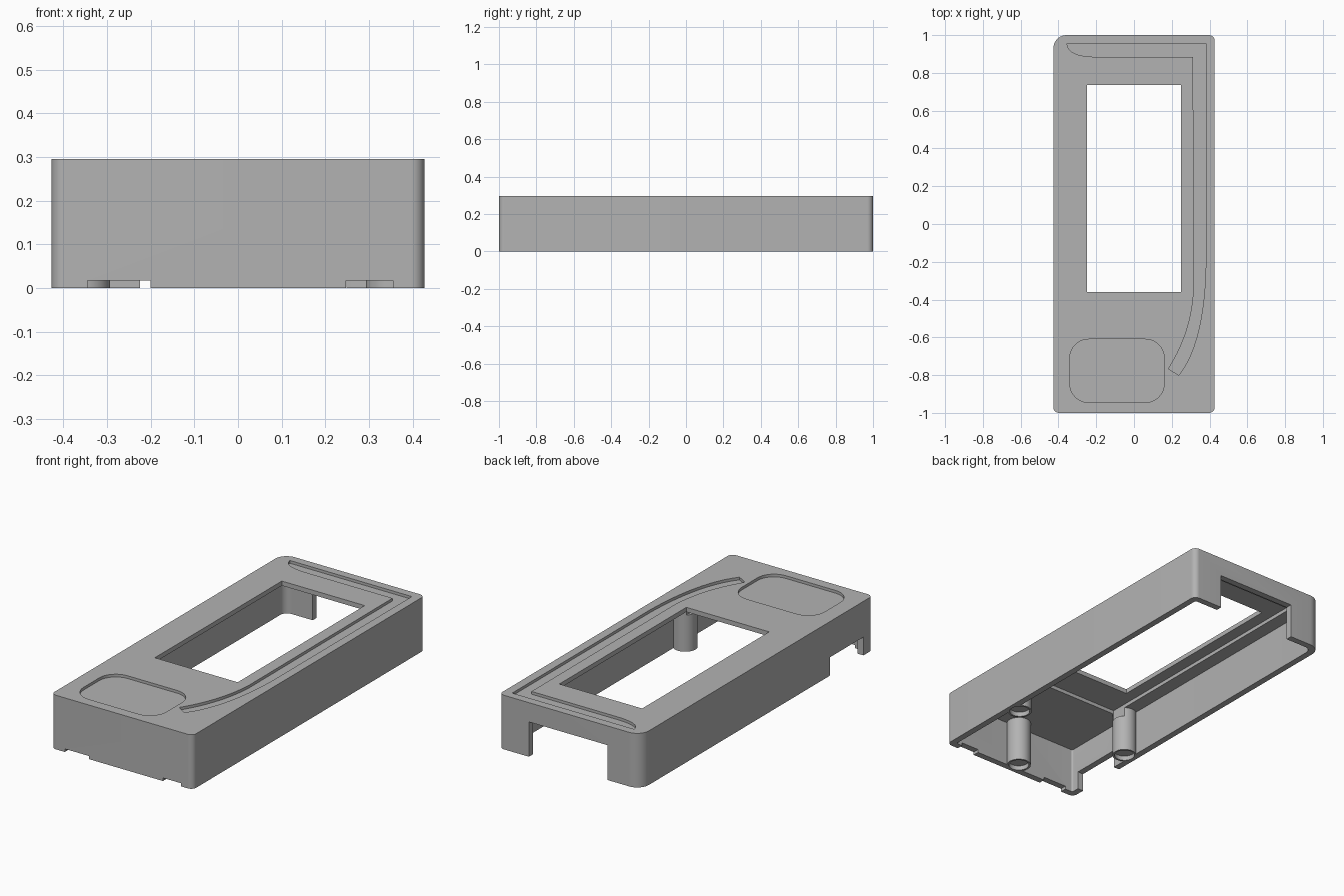
import bpy, bmesh, math

if "Cube" in bpy.data.objects:
    bpy.data.objects.remove(bpy.data.objects["Cube"], do_unlink=True)

grey = bpy.data.materials.new("matte_grey")
grey.use_nodes = True
colour = (0.45, 0.45, 0.45, 1)
grey.diffuse_color = colour
grey.node_tree.nodes["Principled BSDF"].inputs["Base Color"].default_value = colour

TOP = 0.295
CEILING = 0.25
WALL = 0.035
BELOW = -0.1
ABOVE = 0.4


def prism(name, outline, z0, z1):
    """Extrude a counter-clockwise outline from z0 to z1."""
    bm = bmesh.new()
    base = bm.faces.new([bm.verts.new((x, y, z0)) for x, y in outline])
    out = bmesh.ops.extrude_face_region(bm, geom=[base])
    moved = [v for v in out["geom"] if isinstance(v, bmesh.types.BMVert)]
    bmesh.ops.translate(bm, vec=(0, 0, z1 - z0), verts=moved)
    bmesh.ops.recalc_face_normals(bm, faces=bm.faces)
    mesh = bpy.data.meshes.new(name)
    bm.to_mesh(mesh)
    bm.free()
    mesh.materials.append(grey)
    obj = bpy.data.objects.new(name, mesh)
    bpy.context.collection.objects.link(obj)
    return obj


def rounded(x0, x1, y0, y1, radii, steps=10):
    """Rectangle with radii from the back left corner, counter-clockwise."""
    corners = [(x0, y1, 1, -1), (x0, y0, 1, 1), (x1, y0, -1, 1), (x1, y1, -1, -1)]
    points = []
    for i, ((x, y, sx, sy), r) in enumerate(zip(corners, radii)):
        if r == 0:
            points.append((x, y))
            continue
        for k in range(steps + 1):
            a = math.pi / 2 * (i + 1 + k / steps)
            points.append((x + sx * r + r * math.cos(a), y + sy * r + r * math.sin(a)))
    return points


def box(name, x0, x1, y0, y1, z0, z1):
    return prism(name, rounded(x0, x1, y0, y1, [0] * 4), z0, z1)


def disc(x, y, r, n=32):
    return [(x + r * math.cos(math.tau * k / n), y + r * math.sin(math.tau * k / n))
            for k in range(n)]


def bezier(a, b, c, d, n=12):
    """Points along a cubic curve."""
    out = []
    for k in range(n + 1):
        t = k / n
        u = 1 - t
        out.append(tuple(u**3 * p + 3 * u * u * t * q + 3 * u * t * t * r + t**3 * s
                         for p, q, r, s in zip(a, b, c, d)))
    return out


def combine(target, tool, operation):
    mod = target.modifiers.new(tool.name, "BOOLEAN")
    mod.operation = operation
    mod.solver = "EXACT"
    mod.object = tool
    bpy.context.view_layer.objects.active = target
    bpy.ops.object.modifier_apply(modifier=mod.name)
    bpy.data.objects.remove(tool, do_unlink=True)


# Outer shell, hollow from below
W = 0.427
shell = prism("case_shell", rounded(-W, W, -1, 1, [0.07, 0.03, 0.03, 0.03]), 0, TOP)
inner_w, inner_l = W - WALL, 1 - WALL
cavity = prism("cavity", rounded(-inner_w, inner_w, -inner_l, inner_l,
                                 [0.04, 0.01, 0.01, 0.01]), BELOW, CEILING)
combine(shell, cavity, "DIFFERENCE")

# Screw posts, each with a shallow socket in its foot
posts = [(-0.355, -0.5), (0.355, -0.5), (0, -0.93)]
for x, y in posts:
    combine(shell, prism("post", disc(x, y, 0.062), 0, CEILING + 0.01), "UNION")
for x, y in posts:
    combine(shell, prism("socket", disc(x, y, 0.052), BELOW, 0.025), "DIFFERENCE")

# Window, its inner ledge, and the wall openings
cutters = [
    box("window", -0.25, 0.25, -0.36, 0.735, 0.2, ABOVE),
    box("window_ledge", -0.315, 0.315, -0.54, 0.88, 0.2, CEILING + 0.02),
    box("back_opening", -0.225, 0.248, 0.94, 1.1, BELOW, 0.19),
    box("side_opening", -0.5, -0.385, -0.92, -0.63, BELOW, 0.1),
    box("front_slot_right", -0.345, -0.2, -1.1, -0.95, BELOW, 0.017),
    box("front_slot_left", 0.247, 0.355, -1.1, -0.95, BELOW, 0.017),
]

# Shallow pocket and sweeping groove in the top face
cutters.append(prism("pocket", rounded(-0.34, 0.16, -0.945, -0.61, [0.1] * 4),
                     TOP - 0.015, ABOVE))
groove = bezier((-0.355, 0.955), (-0.35, 0.9), (-0.28, 0.885), (-0.2, 0.885))
groove += [(0.313, 0.885)]
groove += bezier((0.316, -0.36), (0.305, -0.53), (0.25, -0.66), (0.182, -0.767))
groove += bezier((0.237, -0.8), (0.335, -0.68), (0.375, -0.46), (0.38, -0.23))
groove += [(0.38, 0.955)]
cutters.append(prism("groove", groove, TOP - 0.015, ABOVE))

for cutter in cutters:
    combine(shell, cutter, "DIFFERENCE")

# Smooth round corners and posts, keep hard edges
bpy.ops.object.select_all(action="DESELECT")
shell.select_set(True)
bpy.context.view_layer.objects.active = shell
bpy.ops.object.shade_smooth_by_angle(angle=math.radians(30))
